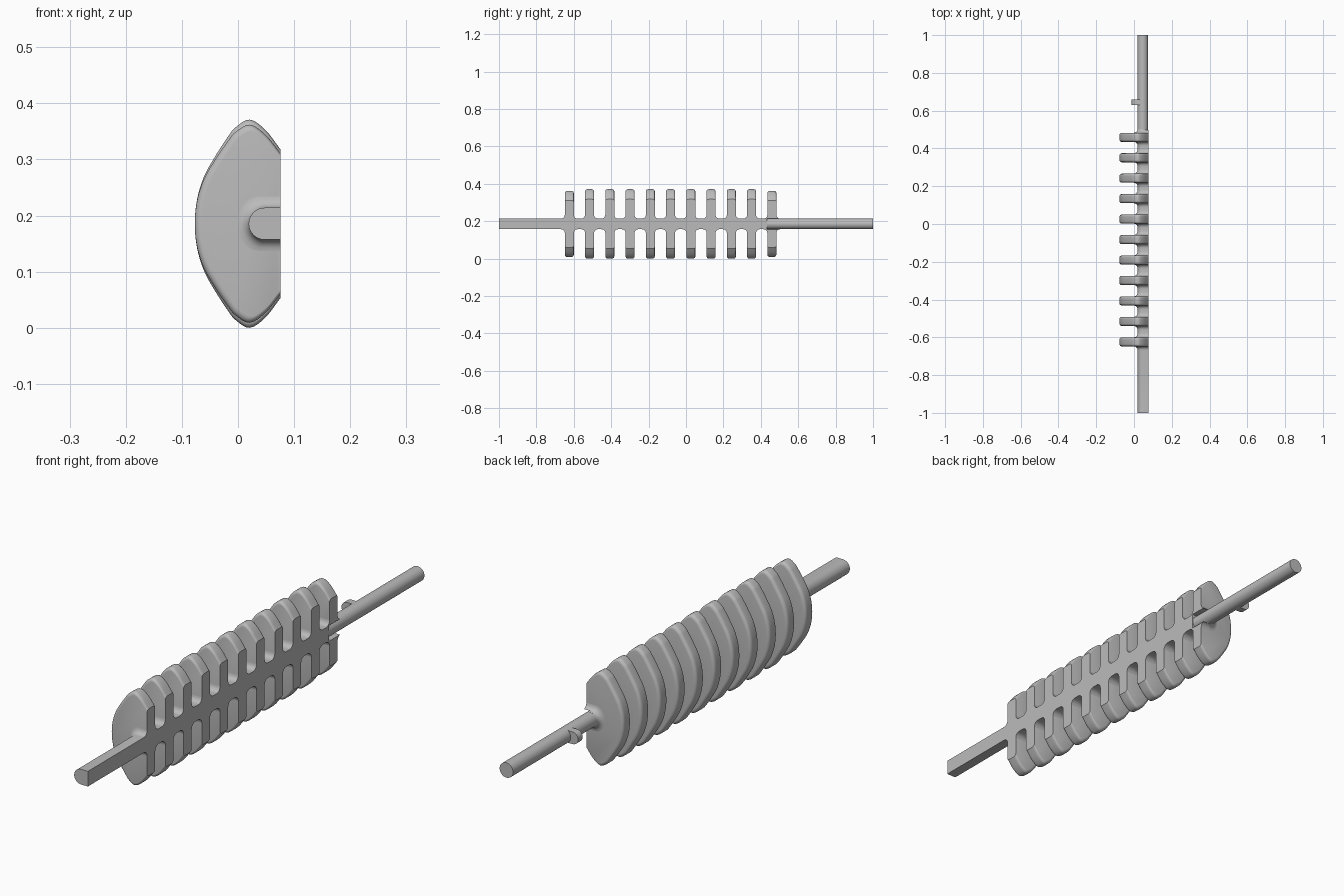
import bpy, bmesh, math
from mathutils import Vector

cube = bpy.data.objects.get("Cube")
if cube:
    bpy.data.objects.remove(cube, do_unlink=True)

FLAT_X, MID_Z = 0.076, 0.1855     # flat side plane and centre height
BAR_R, FIN_T, FILLET = 0.0285, 0.048, 0.02
FIN_COUNT, FIRST_Y, LAST_Y = 11, -0.624, 0.459
STEP = (LAST_Y - FIRST_Y) / (FIN_COUNT - 1)

grey = bpy.data.materials.new("plain grey")
grey.use_nodes = True
grey.diffuse_color = (0.5, 0.5, 0.5, 1)
grey.node_tree.nodes["Principled BSDF"].inputs["Base Color"].default_value = grey.diffuse_color


def finish(name, bm):
    bmesh.ops.recalc_face_normals(bm, faces=bm.faces)
    mesh = bpy.data.meshes.new(name)
    bm.to_mesh(mesh)
    bm.free()
    obj = bpy.data.objects.new(name, mesh)
    bpy.context.collection.objects.link(obj)
    mesh.materials.append(grey)
    return obj


def smooth(obj):
    bpy.ops.object.select_all(action='DESELECT')
    obj.select_set(True)
    bpy.context.view_layer.objects.active = obj
    bpy.ops.object.shade_smooth_by_angle(angle=math.radians(35))


def loft(name, outline, sections, flat_x=FLAT_X):
    """Outline of (depth from flat side, height); sections of (y, outward offset)."""
    width = max(p[0] for p in outline)
    half = max(p[1] for p in outline)
    bm = bmesh.new()
    rings = []
    for y, off_x, off_z in sections:
        sx, sz = 1 + off_x / width, 1 + off_z / half
        rings.append([bm.verts.new((flat_x - d * sx, y, MID_Z + h * sz)) for d, h in outline])
    n = len(outline)
    for a, b in zip(rings, rings[1:]):
        for i in range(n):
            j = (i + 1) % n
            bm.faces.new((a[i], a[j], b[j], b[i]))
    bm.faces.new(rings[0])
    bm.faces.new(rings[-1])
    return finish(name, bm)


def d_outline(radius, depth, steps=20):
    arc = [math.pi * i / steps for i in range(steps + 1)]
    curve = [(depth - radius + radius * math.sin(a), radius * math.cos(a)) for a in arc]
    return [(0, radius)] + curve + [(0, -radius)]


def spline(points, steps=4):
    pts = [Vector(p) for p in points]
    pts = [2 * pts[0] - pts[1]] + pts + [2 * pts[-1] - pts[-2]]
    out = []
    for a, b, c, d in zip(pts, pts[1:], pts[2:], pts[3:]):
        for i in range(steps):
            t = i / steps
            out.append(b + 0.5 * t * (c - a + t * (2 * a - 5 * b + 4 * c - d + t * (3 * (b - c) + d - a))))
    return out + [pts[-2]]


# Fin outline: upper half mirrored to the lower half
upper = [(0, 0.132), (0.027, 0.167), (0.055, 0.1855), (0.08, 0.172), (0.094, 0.155),
         (0.118, 0.118), (0.137, 0.083), (0.149, 0.043), (0.153, 0)]
lower = [(d, -h) for d, h in reversed(upper[:-1])]
fin_outline = spline(upper + lower)

# Fins with rounded rims, the two end ones a little shorter
fin_ys = [FIRST_Y + STEP * i for i in range(FIN_COUNT)]
ROUND = 0.012
quarter = [math.pi / 2 * i / 5 for i in range(6)]
rim = [(FIN_T / 2 - ROUND + ROUND * math.cos(a), ROUND * (math.sin(a) - 1)) for a in quarter]
rim += [(-y, off) for y, off in reversed(rim)]
fins = []
for i, y in enumerate(fin_ys):
    short = -0.009 if i in (0, FIN_COUNT - 1) else 0
    fins.append(loft(f"fin_{i + 1}", fin_outline, [(y + dy, off, off + short) for dy, off in rim]))

# Spine bar flaring into every fin
flare = [(FIN_T / 2 + FILLET * (1 - math.cos(a)), FILLET * (1 - math.sin(a))) for a in quarter]
sections = [(-1.0, 0, 0)]
for y in fin_ys:
    sections += [(y - dy, off, off) for dy, off in reversed(flare)]
    sections += [(y + dy, off, off) for dy, off in flare]
spine = loft("spine_bar", d_outline(BAR_R, 0.057), sections)

# Slot in the flat side where the round rod enters the last fin
bm = bmesh.new()
bmesh.ops.create_cube(bm, size=1)
for v in bm.verts:
    v.co.x = 0.0475 if v.co.x < 0 else 0.1
    v.co.y = 0.433 if v.co.y < 0 else 0.55
    v.co.z = MID_Z + math.copysign(BAR_R + 0.001, v.co.z)
cutter = finish("slot_cutter", bm)
cutter.hide_render = True
for obj in (fins[-1], spine):
    mod = obj.modifiers.new("slot", 'BOOLEAN')
    mod.operation = 'DIFFERENCE'
    mod.solver = 'EXACT'
    mod.object = cutter
    bpy.context.view_layer.objects.active = obj
    bpy.ops.object.modifier_apply(modifier=mod.name)
bpy.data.objects.remove(cutter, do_unlink=True)

# Round rod
bpy.ops.mesh.primitive_cylinder_add(vertices=40, radius=BAR_R - 0.0005, depth=0.567,
                                    location=(0.0468, 0.7165, MID_Z), rotation=(math.pi / 2, 0, 0))
rod = bpy.context.object
rod.name = "round_rod"
rod.data.materials.append(grey)

# Small lug on the rod
lug = loft("rod_lug", d_outline(0.023, 0.053), [(0.631, 0, 0), (0.658, 0, 0)], flat_x=0.041)

for obj in fins + [spine, rod, lug]:
    smooth(obj)
